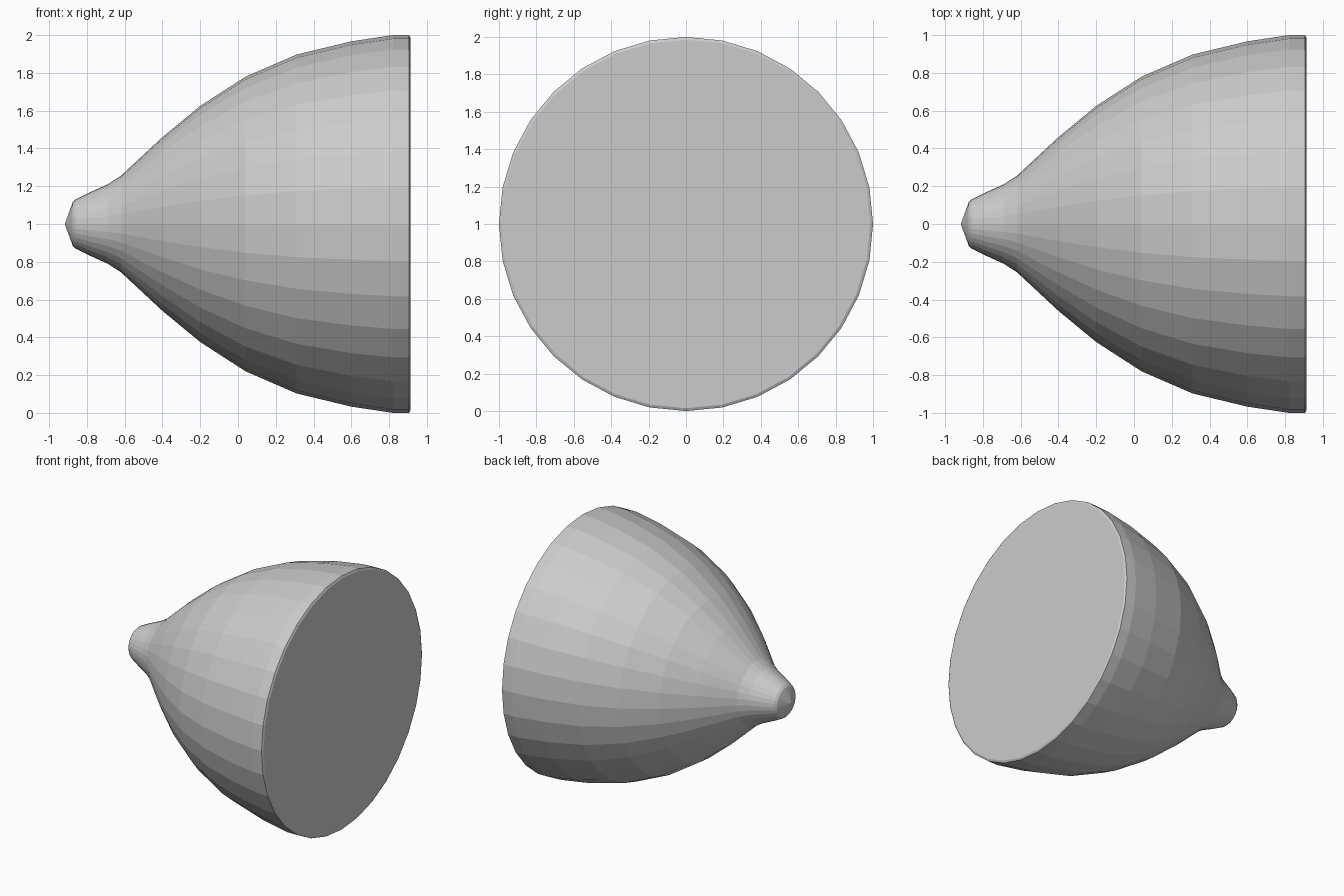
import bpy, bmesh, math

if "Cube" in bpy.data.objects:
    bpy.data.objects.remove(bpy.data.objects["Cube"])

SIDES = 32
CENTRE_Z = 1.0

# Profile along x: (x, radius), from nose tip to flat rim
PROFILE = [(-0.875, 0.115), (-0.86, 0.13), (-0.79, 0.165), (-0.69, 0.21),
           (-0.62, 0.255), (-0.40, 0.46), (-0.20, 0.625), (0.04, 0.78),
           (0.31, 0.897), (0.60, 0.967), (0.82, 1.0), (0.905, 1.0),
           (0.913, 0.985)]

bm = bmesh.new()


def ring(x, r):
    return [bm.verts.new((x, r * math.cos(2 * math.pi * i / SIDES),
                          CENTRE_Z + r * math.sin(2 * math.pi * i / SIDES)))
            for i in range(SIDES)]


# Bell-shaped wall
rings = [ring(x, r) for x, r in PROFILE]
for a, b in zip(rings, rings[1:]):
    for i in range(SIDES):
        j = (i + 1) % SIDES
        bm.faces.new((a[i], a[j], b[j], b[i]))

# Pointed nose and flat end
tip = bm.verts.new((-0.917, 0, CENTRE_Z))
for i in range(SIDES):
    bm.faces.new((tip, rings[0][(i + 1) % SIDES], rings[0][i]))
bm.faces.new(rings[-1])

bmesh.ops.recalc_face_normals(bm, faces=bm.faces[:])
mesh = bpy.data.meshes.new("bell_body")
bm.to_mesh(mesh)
bm.free()
bpy.context.collection.objects.link(bpy.data.objects.new("bell_body", mesh))
